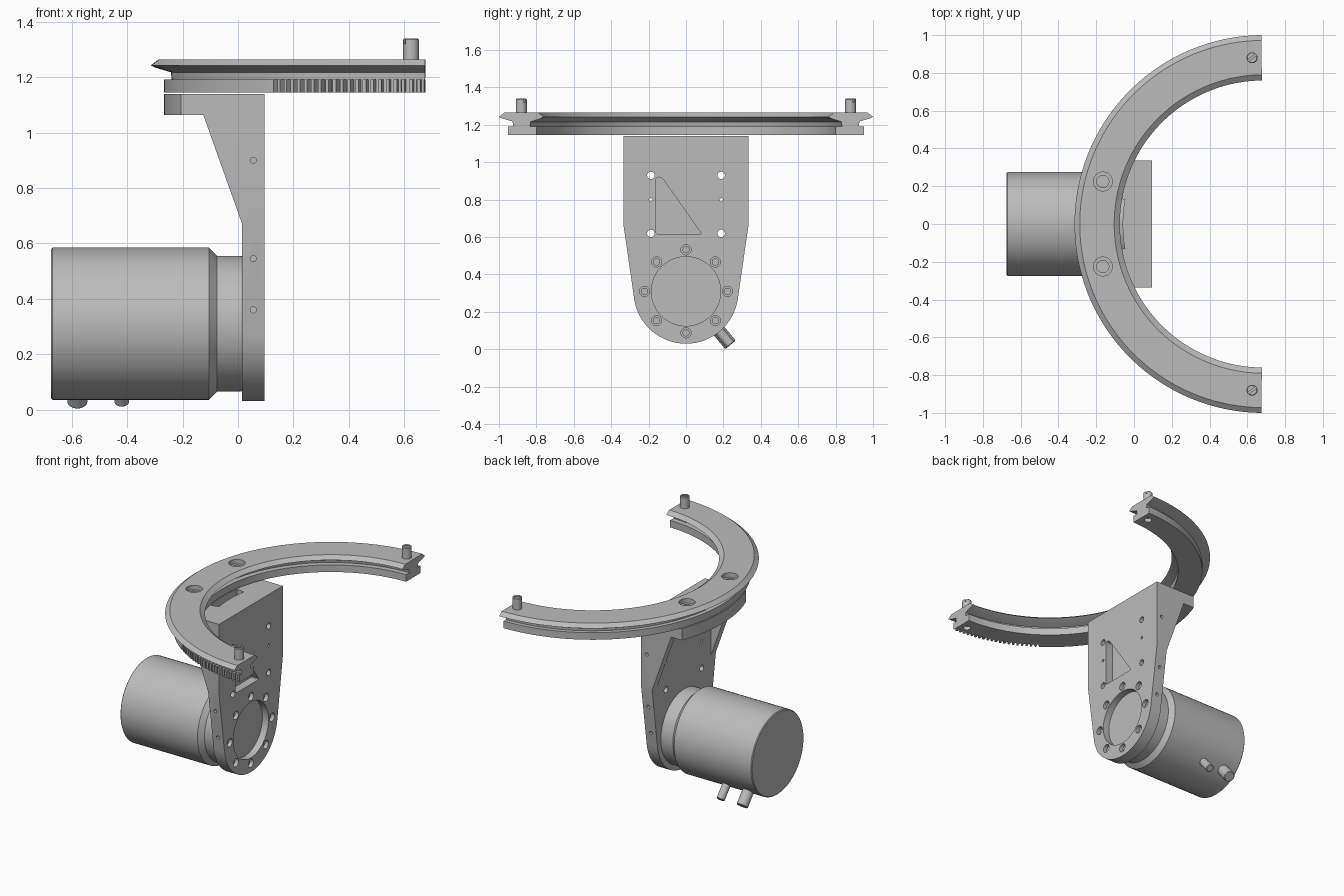
import bpy, bmesh, math
from mathutils import Vector

if "Cube" in bpy.data.objects:
    bpy.data.objects.remove(bpy.data.objects["Cube"])

CX = 0.685            # centre of the half ring in x
MZ = 0.31             # motor axis height

grey = bpy.data.materials.new("machined grey")
grey.diffuse_color = (0.5, 0.5, 0.5, 1)
grey.use_nodes = True
grey.node_tree.nodes["Principled BSDF"].inputs["Base Color"].default_value = grey.diffuse_color


def skin(name, rings, rounding=0):
    """Join closed loops of points into a capped solid."""
    bm = bmesh.new()
    loops = [[bm.verts.new(p) for p in ring] for ring in rings]
    n = len(loops[0])
    for a, b in zip(loops, loops[1:]):
        for i in range(n):
            j = (i + 1) % n
            bm.faces.new((a[i], a[j], b[j], b[i]))
    bm.faces.new(loops[0][::-1])
    bm.faces.new(loops[-1])
    if rounding:
        edges = [e for e in bm.edges if (e.verts[0] in loops[0]) != (e.verts[1] in loops[0])]
        bmesh.ops.bevel(bm, geom=edges, offset=rounding, segments=4, profile=0.5, affect='EDGES')
    bmesh.ops.recalc_face_normals(bm, faces=bm.faces)
    me = bpy.data.meshes.new(name)
    bm.to_mesh(me)
    bm.free()
    me.materials.append(grey)
    ob = bpy.data.objects.new(name, me)
    bpy.context.collection.objects.link(ob)
    return ob


def lathe(name, origin, axis, stations, seg=32):
    """Round part along an axis; stations are (distance, radius)."""
    axis = Vector(axis).normalized()
    q = axis.to_track_quat('Z', 'Y')
    return skin(name, [[Vector(origin) + axis * d + q @ Vector((
        r * math.cos(math.tau * i / seg), r * math.sin(math.tau * i / seg), 0))
        for i in range(seg)] for d, r in stations])


def prism_x(name, pts, x0, x1, rounding=0):
    return skin(name, [[(x, y, z) for y, z in pts] for x in (x0, x1)], rounding)


def prism_z(name, pts, z0, z1):
    return skin(name, [[(x, y, z) for x, y in pts] for z in (z0, z1)])


def arc(r, a0, a1, n, cx=0.0, cy=0.0):
    return [(cx + r * math.cos(math.radians(a0 + (a1 - a0) * i / n)),
             cy + r * math.sin(math.radians(a0 + (a1 - a0) * i / n))) for i in range(n + 1)]


def boolean(target, tools, op='DIFFERENCE', keep=False):
    for t in tools:
        m = target.modifiers.new("bool", 'BOOLEAN')
        m.operation, m.solver, m.object = op, 'EXACT', t
        bpy.context.view_layer.objects.active = target
        bpy.ops.object.modifier_apply(modifier=m.name)
        if not keep:
            bpy.data.objects.remove(t)


def ring_section(a, prof):
    return [(CX + r * math.cos(a), r * math.sin(a), z) for r, z in prof]


# V-edged guide rail with its neck
A0, A1 = math.radians(90.6), math.radians(269.4)
v_prof = [(1.0, 1.243), (0.972, 1.265), (0.79, 1.265), (0.76, 1.243), (0.775, 1.235),
          (0.83, 1.216), (0.835, 1.192), (0.925, 1.192), (0.927, 1.218), (0.985, 1.235)]
rail = skin("guide_rail", [ring_section(A0 + (A1 - A0) * i / 96, v_prof) for i in range(97)])

# gear ring under the rail, toothed on the front arm only
AT, TEETH = math.radians(233.5), 21
steps = [(A0 + (AT - A0) * i / 72, 0.952) for i in range(72)]
pitch = (A1 - AT) / TEETH
for t in range(TEETH):
    for f, r in ((0, 0.952), (0.42, 0.952), (0.54, 0.925), (0.88, 0.925)):
        steps.append((AT + pitch * (t + f), r))
steps.append((A1, 0.952))
gear = skin("gear_ring", [ring_section(a, [(r, 1.145), (r, 1.192), (0.80, 1.192), (0.80, 1.145)])
                          for a, r in steps])

# bolt holes through rail and gear
for s in (-1, 1):
    hole = lathe("cut", (-0.165, s * 0.225, 1.13), (0, 0, 1),
                 [(0, 0.032), (0.105, 0.032), (0.105, 0.05), (0.16, 0.05)])
    boolean(rail, [hole], keep=True)
    boolean(gear, [hole])
    boolean(gear, [lathe("cut", (0.625, s * 0.88, 1.13), (0, 0, 1), [(0, 0.024), (0.04, 0.024)])])

# slotted stop pins at the arm ends
for side, s in (("front", -1), ("back", 1)):
    pin = lathe(side + "_stop_pin", (0.625, s * 0.88, 1.18), (0, 0, 1),
                [(0, 0.029), (0.156, 0.029), (0.16, 0.025)])
    d, w = Vector((0.04, 0.03)), Vector((-0.003, 0.004))
    c = Vector((0.625, s * 0.88))
    boolean(pin, [prism_z("cut", [c + d + w, c - d + w, c - d - w, c + d - w], 1.32, 1.36)])

# bracket: upright plate
outline = [(0.335, 1.14), (0.335, 0.67)] + arc(0.28, -8.2, -171.8, 40, 0, MZ) + \
          [(-0.335, 0.67), (-0.335, 1.14)]
bracket = prism_x("bracket", outline, 0.015, 0.095)

# bracket: top slab with curved rear end, and the two sloping side ribs
half = math.degrees(math.asin(0.335 / 0.952))
slab = prism_z("slab", [(0.05, -0.335), (0.05, 0.335)] +
               arc(0.952, 180 - half, 180 + half, 24, CX), 1.063, 1.14)
ribs = [skin("rib", [[(x, y, z) for x, z in
        ((0.015, 0.67), (0.05, 0.67), (0.05, 1.10), (-0.125, 1.10), (-0.125, 1.063))]
        for y in (s * 0.335, s * 0.285)]) for s in (-1, 1)]
boolean(bracket, [slab] + ribs, 'UNION')

# bracket cuts: curved slot, pockets and motor bore
cuts = [prism_z("cut", arc(0.745, 170, 190, 16, CX) + arc(0.80, 190, 170, 16, CX), 1.0, 1.2),
        prism_x("cut", [(-0.16, 0.92), (-0.13, 0.92), (0.085, 0.615), (-0.16, 0.615)],
                0.04, 0.15, 0.012),
        prism_x("cut", [(0.155, 0.937), (-0.085, 0.937), (-0.075, 0.91), (0.135, 0.63),
                        (0.155, 0.63)], 0.04, 0.15, 0.01),
        lathe("cut", (0.05, 0, MZ), (1, 0, 0), [(0, 0.185), (0.1, 0.185)], 64)]
# mounting holes
for s in (-1, 1):
    for z, r in ((0.93, 0.02), (0.62, 0.02), (0.80, 0.009)):
        cuts.append(lathe("cut", (-0.05, s * 0.188, z), (1, 0, 0), [(0, r), (0.2, r)], 20))
    for z in (0.9, 0.545, 0.36):
        w = 0.335 if z > 0.67 else 0.277 + 0.058 * (z - 0.27) / 0.4
        cuts.append(lathe("cut", (0.055, s * (w - 0.03), z), (0, s, 0),
                          [(0, 0.011), (0.08, 0.011)], 16))
# motor screw holes
spots = [(0.222 * math.cos(math.tau * i / 8), MZ + 0.222 * math.sin(math.tau * i / 8))
         for i in range(8)]
for y, z in spots:
    cuts.append(lathe("cut", (0.045, y, z), (1, 0, 0), [(0, 0.027), (0.1, 0.027)], 24))
boolean(bracket, cuts)

# motor screws
for i, (y, z) in enumerate(spots):
    lathe(f"motor_screw_{i + 1}", (0.03, y, z), (1, 0, 0), [(0, 0.019), (0.045, 0.019)], 20)

# motor body with conical shoulder and neck
lathe("motor", (0, 0, MZ), (1, 0, 0),
      [(-0.675, 0.27), (-0.67, 0.275), (-0.105, 0.275), (-0.075, 0.245),
       (0.012, 0.245), (0.02, 0.24)], 72)

# cable connectors under the motor
for name, x, r in (("large_connector", -0.58, 0.036), ("small_connector", -0.42, 0.026)):
    lathe(name, (x, 0, MZ), (0, 0.64, -0.768), [(0.2, r), (0.368, r), (0.372, r - 0.004)], 28)

# smooth the round surfaces, keep edges sharp
for ob in bpy.context.scene.objects:
    ob.select_set(True)
bpy.context.view_layer.objects.active = bracket
bpy.ops.object.shade_smooth_by_angle(angle=math.radians(25))
